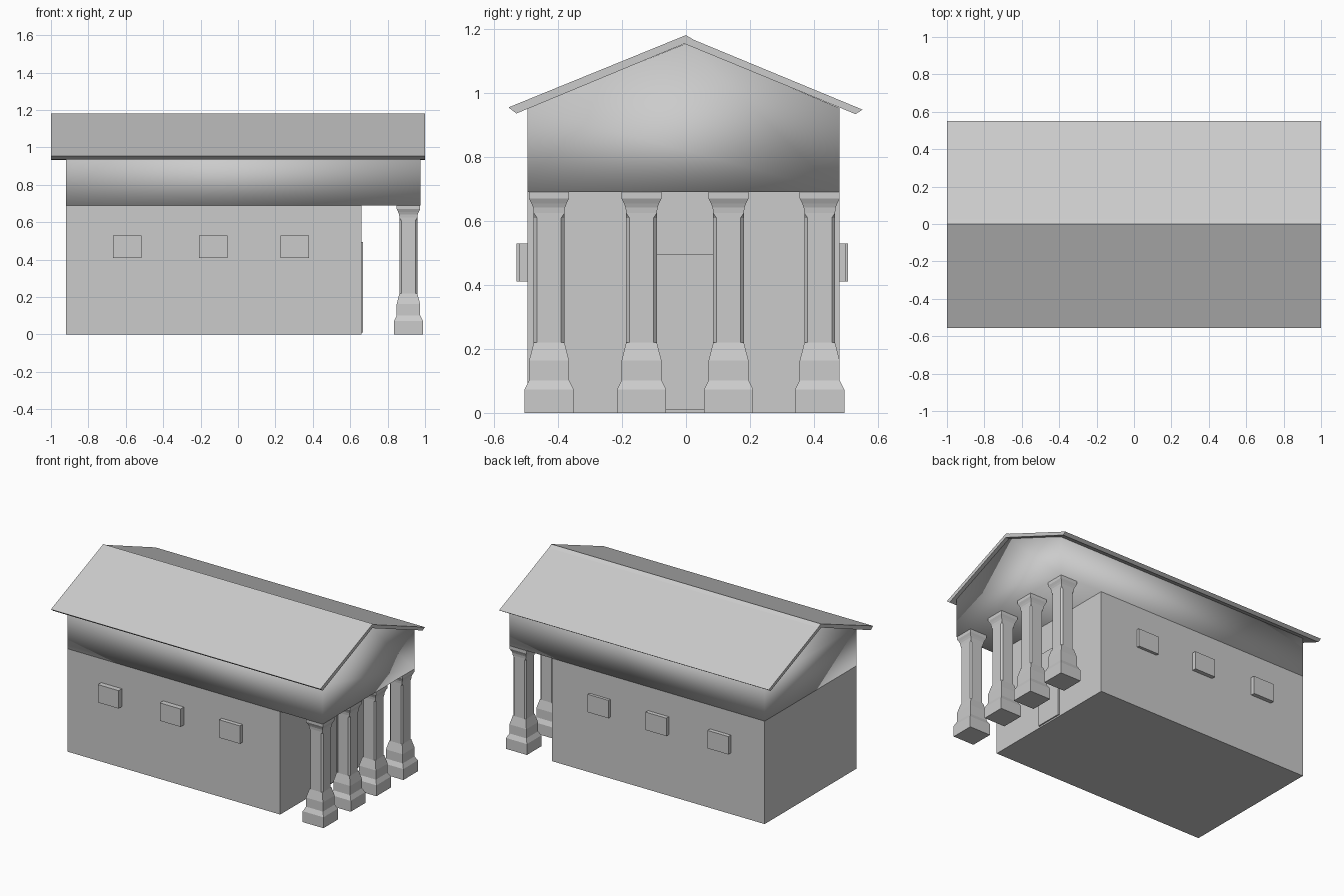
import bpy
import bmesh

cube = bpy.data.objects.get("Cube")
if cube:
    bpy.data.objects.remove(cube, do_unlink=True)

# One plain stone colour for the whole building
stone = bpy.data.materials.new("pale grey stone")
stone.use_nodes = True
stone.diffuse_color = (0.6, 0.6, 0.6, 1)
stone.node_tree.nodes["Principled BSDF"].inputs["Base Color"].default_value = (0.6, 0.6, 0.6, 1)


def finish(name, bm, smooth=False):
    bmesh.ops.remove_doubles(bm, verts=bm.verts, dist=1e-5)
    bmesh.ops.recalc_face_normals(bm, faces=bm.faces)
    for face in bm.faces:
        face.smooth = smooth
    mesh = bpy.data.meshes.new(name)
    bm.to_mesh(mesh)
    bm.free()
    mesh.materials.append(stone)
    obj = bpy.data.objects.new(name, mesh)
    bpy.context.collection.objects.link(obj)
    return obj


def box(name, x, y, z):
    bm = bmesh.new()
    bmesh.ops.create_cube(bm, size=1)
    for v in bm.verts:
        v.co = [lo + (c + 0.5) * (hi - lo) for c, (lo, hi) in zip(v.co, (x, y, z))]
    return finish(name, bm)


def extrude_x(name, profile, x0, x1, smooth=False):
    """Extrude a closed (y, z) profile along x."""
    bm = bmesh.new()
    face = bm.faces.new([bm.verts.new((x0, y, z)) for y, z in profile])
    ext = bmesh.ops.extrude_face_region(bm, geom=[face], use_keep_orig=True)
    for item in ext["geom"]:
        if isinstance(item, bmesh.types.BMVert):
            item.co.x = x1
    return finish(name, bm, smooth)


def column(name, cx, cy, rings):
    """Loft square rings (z, half width, corner chamfer)."""
    bm = bmesh.new()
    loops = []
    for z, h, c in rings:
        k = h - c
        outline = [(h, -k), (h, k), (k, h), (-k, h), (-h, k), (-h, -k), (-k, -h), (k, -h)]
        loops.append([bm.verts.new((cx + x, cy + y, z)) for x, y in outline])
    bm.faces.new(loops[0])
    bm.faces.new(loops[-1])
    for a, b in zip(loops, loops[1:]):
        for i in range(8):
            j = (i + 1) % 8
            bm.faces.new((a[i], a[j], b[j], b[i]))
    return finish(name, bm)


BACK, PORCH_WALL, PORCH_FRONT = -0.92, 0.66, 0.975
Y0, Y1 = -0.495, 0.48
EAVE = 0.69

# Main hall
box("hall_walls", (BACK, PORCH_WALL), (Y0, Y1), (0, EAVE))

# Smooth-shaded upper block with gables, covering the porch
extrude_x("gabled_upper_block",
          [(Y0, EAVE), (Y1, EAVE), (Y1, 0.953), (0, 1.155), (Y0, 0.953)],
          BACK, PORCH_FRONT, smooth=True)

# Overhanging roof slab
extrude_x("roof",
          [(-0.555, 0.955), (-0.53, 0.936), (-0.005, 1.154), (0.53, 0.934),
           (0.552, 0.948), (0.025, 1.166), (0, 1.181)],
          -1, 1)

# Door on the porch wall
box("door", (PORCH_WALL - 0.02, PORCH_WALL + 0.009), (-0.095, 0.09), (0.01, 0.495))

# Raised window blocks on both long walls
for i, cx in enumerate((-0.592, -0.132, 0.303)):
    span = (cx - 0.077, cx + 0.077)
    inset = 0.008 if i == 2 else 0
    box(f"front_window_{i + 1}", span, (-0.53 + inset, Y0 + 0.01), (0.41, 0.53))
    box(f"back_window_{i + 1}", span, (Y1 - 0.01, 0.507 - inset), (0.41, 0.53))

# Porch columns with stepped pedestals and flared capitals
RINGS = [(0, 0.077, 0), (0.073, 0.077, 0), (0.102, 0.0625, 0), (0.163, 0.0625, 0),
         (0.212, 0.05, 0), (0.22, 0.048, 0), (0.22, 0.048, 0.01), (0.61, 0.048, 0.01),
         (0.625, 0.048, 0), (0.642, 0.05, 0), (0.655, 0.055, 0), (0.67, 0.0625, 0),
         (EAVE, 0.0625, 0)]
for i, cy in enumerate((-0.428, -0.139, 0.133, 0.418)):
    column(f"porch_column_{i + 1}", 0.911, cy, RINGS)
